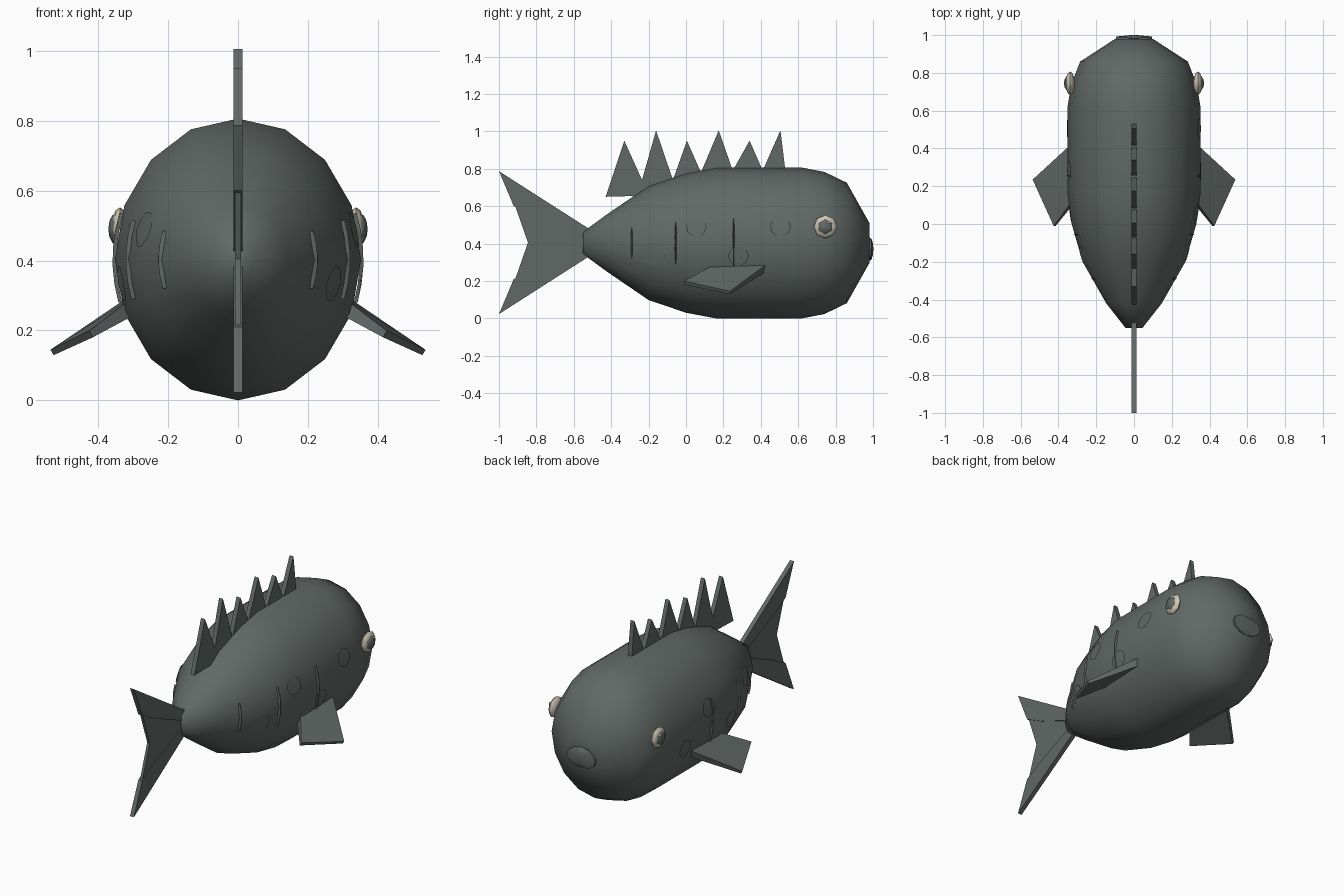
import bpy, bmesh, math
from mathutils import Vector

if "Cube" in bpy.data.objects:
    bpy.data.objects.remove(bpy.data.objects["Cube"])


def material(name, rgb):
    m = bpy.data.materials.new(name)
    m.use_nodes = True
    m.diffuse_color = (*rgb, 1)
    m.node_tree.nodes["Principled BSDF"].inputs["Base Color"].default_value = (*rgb, 1)
    return m


SKIN = material("slate grey", (0.12, 0.14, 0.133))
IVORY = material("ivory", (0.62, 0.56, 0.45))


def finish(bm, name, mat, angle=None, recalc=True):
    if recalc:
        bmesh.ops.recalc_face_normals(bm, faces=bm.faces)
    me = bpy.data.meshes.new(name)
    bm.to_mesh(me)
    bm.free()
    me.materials.append(mat)
    ob = bpy.data.objects.new(name, me)
    bpy.context.collection.objects.link(ob)
    if angle:
        bpy.ops.object.select_all(action="DESELECT")
        ob.select_set(True)
        bpy.context.view_layer.objects.active = ob
        bpy.ops.object.shade_smooth_by_angle(angle=math.radians(angle))
    return ob


# Body: elliptical rings along y (y, half width, half height)
MID = 0.403
RINGS = [(-0.55, 0.045, 0.06), (-0.42, 0.147, 0.155), (-0.2, 0.272, 0.305),
         (0, 0.33, 0.373), (0.16, 0.352, 0.403), (0.62, 0.352, 0.403),
         (0.74, 0.332, 0.38), (0.86, 0.285, 0.322), (0.98, 0.1, 0.108)]
SIDES = 16
bm = bmesh.new()
loops = []
for y, rx, rz in RINGS:
    turn = [2 * math.pi * i / SIDES for i in range(SIDES)]
    loops.append([bm.verts.new((rx * math.sin(a), y, MID + rz * math.cos(a))) for a in turn])
for p, q in zip(loops, loops[1:]):
    for i in range(SIDES):
        j = (i + 1) % SIDES
        bm.faces.new((p[i], p[j], q[j], q[i]))
bm.faces.new(loops[0])
bm.faces.new(loops[-1])
finish(bm, "body", SKIN, 70)


def skin_point(y, z, side, lift):
    """Point lying just above the flank of the body."""
    for a, b in zip(RINGS, RINGS[1:]):
        if a[0] <= y <= b[0]:
            t = (y - a[0]) / (b[0] - a[0])
            rx, rz = a[1] + t * (b[1] - a[1]), a[2] + t * (b[2] - a[2])
            break
    return (side * (rx * math.sqrt(1 - ((z - MID) / rz) ** 2) + lift), y, z)


def plate(name, outline, half, mat=SKIN):
    """Flat upright fin from a (y, z) outline."""
    bm = bmesh.new()
    face = bm.faces.new([bm.verts.new((-half, y, z)) for y, z in outline])
    out = bmesh.ops.extrude_face_region(bm, geom=[face])["geom"]
    for v in out:
        if isinstance(v, bmesh.types.BMVert):
            v.co.x = half
    bmesh.ops.triangulate(bm, faces=[f for f in bm.faces if len(f.verts) > 4])
    return finish(bm, name, mat)


# Spiny back fin
plate("back_fin", [(-0.43, 0.65), (-0.33, 0.95), (-0.235, 0.74), (-0.16, 1.005),
                   (-0.07, 0.74), (0.005, 0.95), (0.08, 0.78), (0.175, 1.005),
                   (0.25, 0.79), (0.34, 0.95), (0.41, 0.79), (0.505, 1.005),
                   (0.535, 0.76), (0, 0.7), (-0.25, 0.655)], 0.013)

# Tail: thin web with a thicker lobe above and below
TAIL = 0.405
plate("tail_web", [(-0.52, TAIL + 0.04), (-0.8, 0.54), (-0.92, 0.62),
                   (-0.845, TAIL), (-0.92, 0.19), (-0.8, 0.27), (-0.52, TAIL - 0.04)], 0.008)
for name, s in (("upper", 1), ("lower", -1)):
    shape = [(-0.52, 0.01), (-0.52, 0.075), (-1, 0.382), (-0.921, 0.195), (-0.8, 0.13)]
    plate(name + "_tail_lobe", [(y, TAIL + s * h) for y, h in shape], 0.013)

# Mouth: faceted lozenge on the snout
bm = bmesh.new()
bmesh.ops.create_uvsphere(bm, u_segments=6, v_segments=6, radius=1)
for v in bm.verts:
    v.co = (v.co.x * 0.11, 0.983 + v.co.y * 0.019, 0.37 + v.co.z * 0.062)
finish(bm, "mouth", SKIN, 40)


def eye_ball(name, mat, center, size, segments):
    bm = bmesh.new()
    bmesh.ops.create_uvsphere(bm, u_segments=segments, v_segments=6, radius=1)
    for v in bm.verts:
        x, y, z = v.co
        v.co = Vector(center) + Vector((z * size[0], x * size[1], y * size[1]))
    finish(bm, name, mat, 40)


for label, s in (("left", 1), ("right", -1)):
    # Eyes with a pupil and a glint
    eye_ball(label + "_eye", IVORY, (s * 0.338, 0.745, 0.49), (0.024, 0.062), 8)
    eye_ball(label + "_pupil", SKIN, (s * 0.347, 0.745, 0.49), (0.024, 0.046), 6)
    eye_ball(label + "_glint", IVORY, (s * 0.361, 0.765, 0.513), (0.006, 0.009), 6)

    # Side fins, tapering in thickness towards the tip
    bm = bmesh.new()
    corners = [(0.28, 0.46, 0.29, 0.024), (0.532, 0.235, 0.137, 0.009),
               (0.42, -0.01, 0.19, 0.011), (0.28, 0.17, 0.28, 0.024)]
    layers = [[bm.verts.new((s * (x + k * h * 0.5), y, z + k * h * 0.85))
               for x, y, z, h in corners] for k in (1, -1)]
    for layer in layers:
        bm.faces.new((layer[0], layer[1], layer[3]))
        bm.faces.new((layer[1], layer[2], layer[3]))
    for i in range(4):
        j = (i + 1) % 4
        bm.faces.new((layers[0][i], layers[0][j], layers[1][j], layers[1][i]))
    finish(bm, label + "_side_fin", SKIN)

    # Round scales, alternating high and low, swapped between the flanks
    for n, y in enumerate((-0.17, 0.055, 0.28, 0.505)):
        z = 0.412 + s * (0.078 if n % 2 else -0.078)
        bm = bmesh.new()
        hub = bm.verts.new(skin_point(y, z, s, 0.004))
        rim = [bm.verts.new(skin_point(y + 0.055 * math.cos(a), z + 0.052 * math.sin(a), s, 0.003))
               for a in (2 * math.pi * i / 10 for i in range(10))]
        for i in range(10):
            tri = (hub, rim[i], rim[(i + 1) % 10])
            bm.faces.new(tri if s > 0 else tri[::-1])
        finish(bm, f"{label}_scale_{n + 1}", SKIN, 60, recalc=False)

    # Thin flank ridges
    for n, (y, low, high) in enumerate(((-0.29, 0.32, 0.485), (-0.055, 0.29, 0.515), (0.255, 0.28, 0.535))):
        bm = bmesh.new()
        rows = []
        for i in range(6):
            z = low + (high - low) * i / 5
            w = 0.006 * math.sin(math.pi * (i + 0.4) / 5.8)
            rows.append([bm.verts.new(skin_point(y + dy, z, s, lift))
                         for dy, lift in ((-w, -0.004), (0, 0.007), (w, -0.004))])
        for p, q in zip(rows, rows[1:]):
            for i in (0, 1):
                quad = (p[i], p[i + 1], q[i + 1], q[i])
                bm.faces.new(quad if s > 0 else quad[::-1])
        finish(bm, f"{label}_ridge_{n + 1}", SKIN, recalc=False)
